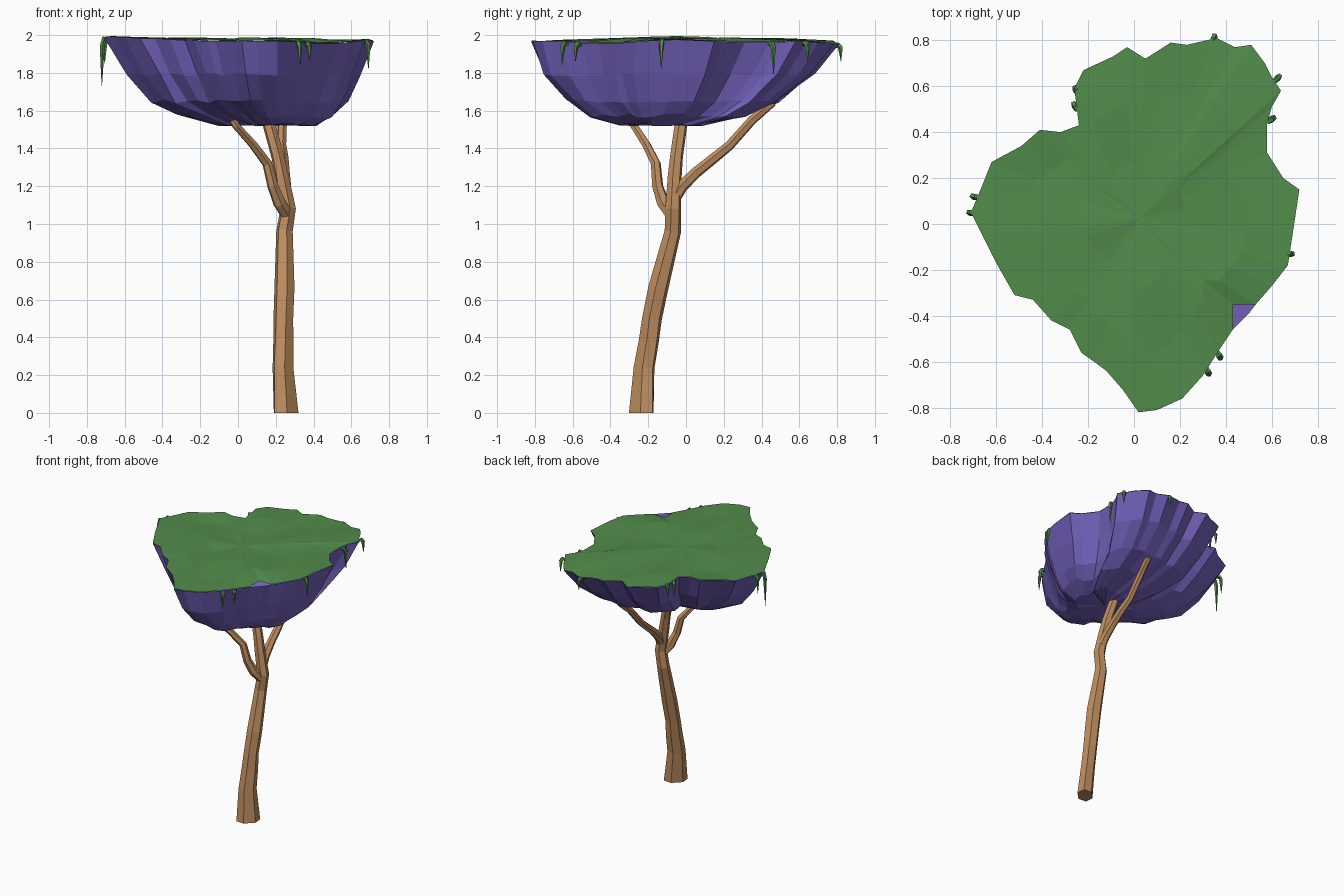
import bpy, math, random
from mathutils import Vector

random.seed(4)
cube = bpy.data.objects.get("Cube")
if cube:
    bpy.data.objects.remove(cube, do_unlink=True)


def material(name, color):
    mat = bpy.data.materials.new(name)
    mat.use_nodes = True
    mat.diffuse_color = (*color, 1)
    mat.node_tree.nodes["Principled BSDF"].inputs["Base Color"].default_value = (*color, 1)
    return mat


GREEN = material("grass green", (.085, .265, .07))
PURPLE = material("violet underside", (.18, .125, .52))
BROWN = material("warm bark", (.52, .27, .115))


def loft(name, rings, mat, close_start=True, close_end=True):
    """Skin a stack of equal-sized rings; fans to a centre vertex close the ends."""
    count = len(rings[0])
    verts = [point for ring in rings for point in ring]
    faces = []
    for level in range(len(rings) - 1):
        base = level * count
        for i in range(count):
            j = (i + 1) % count
            faces.append((base + i, base + j, base + count + j, base + count + i))
    ends = []
    if close_start:
        ends.append((0, rings[0], True))
    if close_end:
        ends.append((count * (len(rings) - 1), rings[-1], False))
    for base, ring, flip in ends:
        verts.append(sum((Vector(p) for p in ring), Vector()) / count)
        hub = len(verts) - 1
        for i in range(count):
            a, b = base + i, base + (i + 1) % count
            faces.append((hub, b, a) if flip else (hub, a, b))
    mesh = bpy.data.meshes.new(name)
    mesh.from_pydata(verts, [], faces)
    mesh.materials.append(mat)
    mesh.update()
    obj = bpy.data.objects.new(name, mesh)
    bpy.context.collection.objects.link(obj)


DIAGONAL = Vector((1, 1, 0)).normalized()


def tube(name, path, radii, mat, sides=6, stretch=()):
    """Low-poly limb along a path; stretch widens the first rings diagonally."""
    pts = [Vector(p) for p in path]
    rings = []
    for k, centre in enumerate(pts):
        tangent = pts[min(k + 1, len(pts) - 1)] - pts[max(k - 1, 0)]
        if centre.z == 0:
            tangent = Vector((0, 0, 1))
        turn = Vector((0, 0, 1)).rotation_difference(tangent.normalized())
        extra = stretch[k] if k < len(stretch) else 0
        ring = []
        for i in range(sides):
            angle = math.tau * i / sides + math.pi / 4
            offset = Vector((math.cos(angle), math.sin(angle), 0)) * radii[k]
            offset += DIAGONAL * offset.dot(DIAGONAL) * extra
            ring.append(centre + turn @ offset)
        rings.append(ring)
    loft(name, rings, mat)


# Ragged canopy outline
outline = [
    (.72, .15), (.65, .2), (.58, .31), (.58, .44), (.6, .51), (.64, .58),
    (.6, .64), (.57, .7), (.51, .78), (.44, .77), (.36, .81), (.23, .78),
    (.16, .79), (.05, .72), (-.03, .77), (-.09, .73), (-.22, .67), (-.26, .59),
    (-.24, .43), (-.32, .4), (-.41, .41), (-.49, .34), (-.62, .27), (-.66, .17),
    (-.71, .05), (-.66, -.05), (-.6, -.17), (-.52, -.31), (-.44, -.33),
    (-.36, -.42), (-.28, -.46), (-.23, -.56), (-.16, -.61), (-.12, -.64),
    (-.05, -.72), (.02, -.82), (.1, -.81), (.21, -.76), (.3, -.66), (.37, -.55),
    (.43, -.46), (.5, -.39), (.53, -.35), (.6, -.27), (.67, -.18), (.69, -.05)]


def rim_height(x, y):
    return (1.978 - .018 * x - .025 * y * y
            + .006 * math.sin(9 * y + 2) + .005 * math.sin(11 * x))


def slice_ring(sx, sy, cx, cy, z, wobble):
    ring = []
    for x, y in outline:
        grow = 1 + random.uniform(-wobble, wobble)
        ring.append((x * sx * grow + cx, y * sy * grow + cy,
                     z + random.uniform(-wobble, wobble) * .4))
    return ring


# Faceted bowl of the canopy, covered by the grass
bowl = [
    slice_ring(.37, .27, .15, -.135, 1.525, .02),
    slice_ring(.58, .51, .1, -.09, 1.575, .03),
    slice_ring(.73, .7, .05, -.065, 1.65, .025),
    slice_ring(.86, .88, .025, -.035, 1.79, .02),
    [(x, y, rim_height(x, y)) for x, y in outline]]
loft("canopy_bowl", bowl, PURPLE, close_end=False)

# Thin grass sheet, with one notch that bares the rim
edge_line = [(.43, -.35) if point == (.5, -.39) else point for point in outline]
grass = [
    [(x, y, rim_height(x, y) + .003) for x, y in edge_line],
    [(x * .7, y * .7, 1.978 + .008 * math.sin(6 * x + 4 * y)) for x, y in edge_line],
    [(x * .35, y * .35, 1.98 + .008 * math.sin(5 * y - 3 * x)) for x, y in edge_line]]
loft("grass_top", grass, GREEN, close_start=False)

# Trunk, broad at the foot, and its limbs
tube("trunk",
     [(.255, -.237, 0), (.238, -.222, .24), (.24, -.197, .38), (.24, -.18, .5),
      (.246, -.147, .66), (.246, -.07, .96), (.265, -.068, 1.08), (.232, -.06, 1.25),
      (.21, -.05, 1.36), (.155, -.022, 1.56)],
     [.057, .052, .052, .054, .055, .045, .043, .038, .035, .034], BROWN,
     stretch=(.5, .25, .15))
tube("front_branch",
     [(.26, -.075, 1.05), (.22, -.12, 1.11), (.185, -.15, 1.2), (.155, -.16, 1.32),
      (.08, -.21, 1.42), (-.01, -.275, 1.52), (-.03, -.28, 1.55)],
     [.036, .035, .03, .027, .024, .021, .02], BROWN)
tube("back_branch",
     [(.255, -.065, 1.13), (.25, -.02, 1.2), (.245, .05, 1.27), (.24, .15, 1.35),
      (.23, .23, 1.415), (.235, .35, 1.55), (.25, .46, 1.645)],
     [.033, .032, .03, .028, .026, .025, .023], BROWN)

# Hanging vines: (x, y, tip height)
vines = [
    (-.715, .05, 1.73), (-.7, .12, 1.85), (.325, -.65, 1.84), (.375, -.58, 1.86),
    (.685, -.13, 1.82), (.605, .46, 1.79), (.63, .64, 1.86), (-.26, .52, 1.86),
    (-.255, .59, 1.88), (.35, .815, 1.86)]
for number, (x, y, tip) in enumerate(vines):
    top = rim_height(x, y)
    out = Vector((x, y, 0)).normalized()
    edge = Vector((x, y, top))
    down = Vector((0, 0, tip - top))
    path = [edge - out * .03 - Vector((0, 0, .012)), edge - out * .008 - Vector((0, 0, .006)),
            edge + out * .003 + down * .18, edge + out * .005 + down * .5,
            edge + out * .006 + down]
    tube("vine_" + str(number + 1), path, [.01, .015, .014, .009, .001], GREEN, sides=5)
